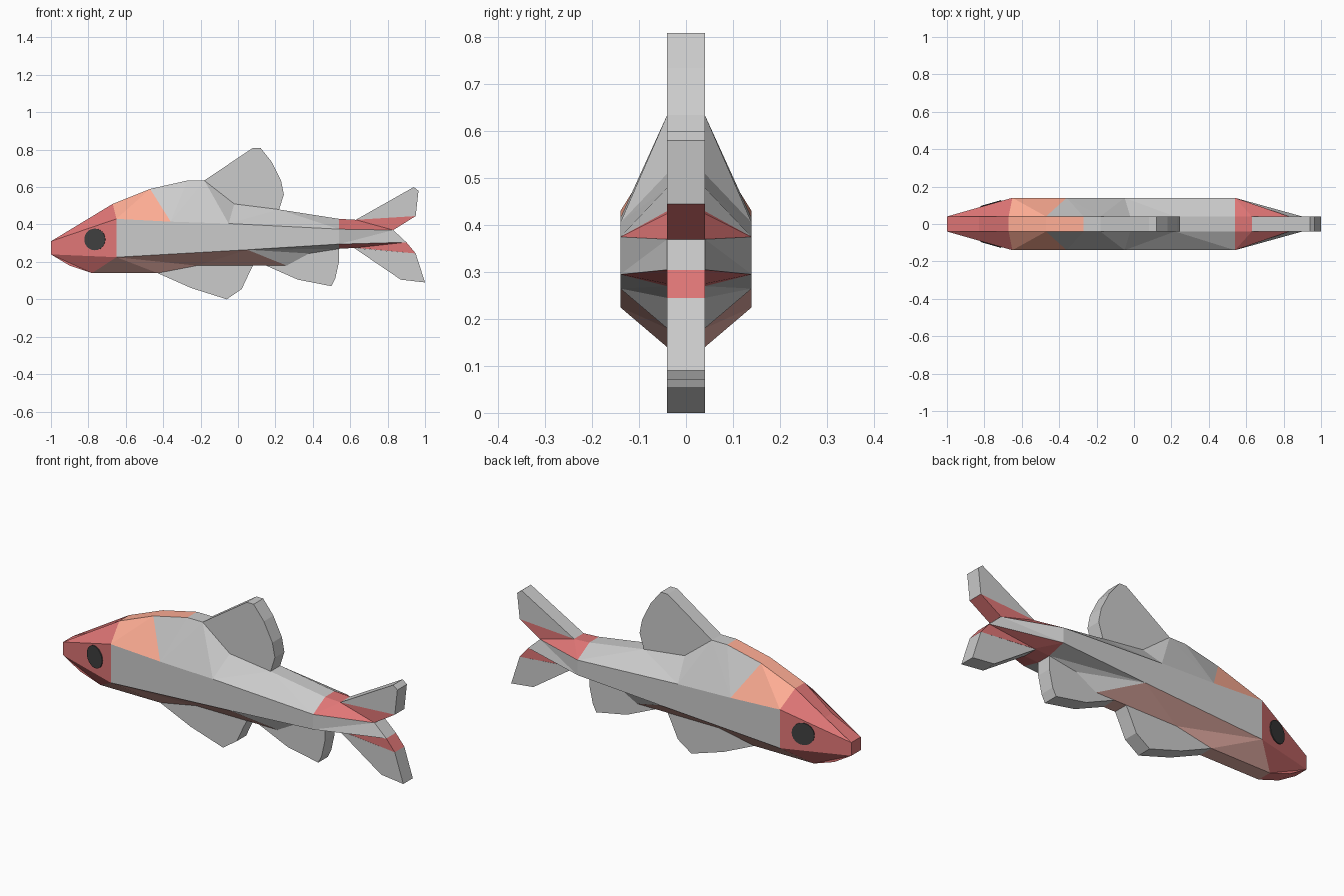
import bpy, bmesh
from mathutils import Vector

if "Cube" in bpy.data.objects:
    bpy.data.objects.remove(bpy.data.objects["Cube"])

IN, OUT = 0.04, 0.14   # half-widths of the ridge and of the flanks


def material(name, rgb):
    m = bpy.data.materials.new(name)
    m.diffuse_color = (*rgb, 1)
    m.use_nodes = True
    m.node_tree.nodes["Principled BSDF"].inputs["Base Color"].default_value = m.diffuse_color
    return m


GREY, RED, ORANGE, BELLY = range(4)
mats = [material("grey", (0.8, 0.8, 0.8)), material("red", (0.74, 0.18, 0.18)),
        material("orange", (1.0, 0.42, 0.30)), material("belly", (0.8, 0.43, 0.38))]
black = material("black", (0.05, 0.05, 0.05))


def finish(bm, name, materials=()):
    bmesh.ops.recalc_face_normals(bm, faces=bm.faces)
    me = bpy.data.meshes.new(name)
    bm.to_mesh(me)
    bm.free()
    for m in materials:
        me.materials.append(m)
    ob = bpy.data.objects.new(name, me)
    bpy.context.collection.objects.link(ob)
    return ob


# Body: four lengthwise lines (x, z), from back ridge down to keel
back = [(-1, .31), (-.83, .39), (-.67, .51), (-.47, .59), (-.27, .635), (-.18, .635),
        (-.02, .51), (.22, .48), (.54, .43), (.63, .425), (.95, .445)]
upper = [(-1, .31), (-.65, .43), (-.36, .415), (-.05, .405), (.54, .375), (.83, .37)]
lower = [(-1, .24), (-.65, .225), (.05, .265), (.54, .295), (.90, .305)]
keel = [(-1, .24), (-.90, .18), (-.78, .14), (-.43, .14), (-.22, .18), (.26, .18),
        (.38, .245), (.54, .27), (.63, .275), (.95, .245)]


def line3d(pts, wide):
    last = len(pts) - 1
    return [(x, OUT if wide and 0 < i < last else IN, z) for i, (x, z) in enumerate(pts)]


back, keel = line3d(back, False), line3d(keel, False)
upper, lower = line3d(upper, True), line3d(lower, True)

bm = bmesh.new()
cache = {}


def face(pts, colour):
    pts = list(dict.fromkeys(pts))
    if len(pts) < 3:
        return
    for p in pts:
        if p not in cache:
            cache[p] = bm.verts.new(p)
    bm.faces.new([cache[p] for p in pts]).material_index = colour


def pick(x, bands):
    return next(c for limit, c in bands if x < limit)


def flip(p):
    return (p[0], -p[1], p[2])


def strip(a, b, bands):
    """Triangles between two lengthwise lines, on both sides of the fish."""
    i = j = 0
    while i < len(a) - 1 or j < len(b) - 1:
        if j == len(b) - 1 or (i < len(a) - 1 and a[i + 1][0] < b[j + 1][0]):
            tri = [a[i], b[j], a[i + 1]]
            i += 1
        else:
            tri = [a[i], b[j], b[j + 1]]
            j += 1
        colour = pick(sum(p[0] for p in tri) / 3, bands)
        face(tri, colour)
        face([flip(p) for p in tri], colour)


def across(p, q, colour):
    face([p, q, flip(q), flip(p)], colour)


strip(back, upper, [(-.68, RED), (-.45, ORANGE), (.545, GREY), (9, RED)])
strip(upper, lower, [(-.66, RED), (9, GREY)])
strip(lower, keel, [(-.75, RED), (.1, BELLY), (.545, GREY), (9, RED)])
for p, q in zip(back, back[1:]):
    across(p, q, pick((p[0] + q[0]) / 2, [(-.67, RED), (-.27, ORANGE), (.54, GREY), (9, RED)]))
for p, q in zip(keel, keel[1:]):
    across(p, q, pick((p[0] + q[0]) / 2, [(-.78, RED), (.26, BELLY), (.54, GREY), (9, RED)]))
across(back[0], keel[0], RED)
across(back[-1], upper[-1], RED)
across(upper[-1], lower[-1], GREY)
across(lower[-1], keel[-1], RED)
finish(bm, "body", mats)

# Fins: flat profiles as thick as the ridge
fins = {
    "dorsal_fin": [(-.18, .635), (.08, .81), (.12, .81), (.18, .735), (.23, .635),
                   (.245, .56), (.22, .48), (-.02, .51)],
    "pelvic_fin": [(-.43, .14), (-.25, .06), (-.06, 0), (.02, .055), (.06, .14),
                   (.08, .18), (-.22, .18)],
    "anal_fin": [(.15, .18), (.32, .105), (.50, .07), (.52, .11), (.54, .20),
                 (.54, .27), (.38, .245), (.26, .18)],
    "upper_tail_fin": [(.63, .425), (.94, .60), (.965, .58), (.95, .445)],
    "lower_tail_fin": [(.62, .275), (.87, .105), (1, .09), (.95, .245)],
}
for name, pts in fins.items():
    bm = bmesh.new()
    f = bm.faces.new([bm.verts.new((x, -IN, z)) for x, z in pts])
    new = bmesh.ops.extrude_face_region(bm, geom=[f])["geom"]
    bmesh.ops.translate(bm, vec=(0, 2 * IN, 0),
                        verts=[v for v in new if isinstance(v, bmesh.types.BMVert)])
    # the starting face stays as the near side of the prism
    finish(bm, name)

# Eyes: thin discs lying on the slanted cheeks
for side, label in ((-1, "right"), (1, "left")):
    bpy.ops.mesh.primitive_cylinder_add(vertices=24, radius=.058, depth=.008,
                                        location=(-.765, side * .108, .32))
    eye = bpy.context.object
    eye.name = label + "_eye"
    eye.rotation_euler = Vector((-.1, side * .35, 0)).to_track_quat("Z", "Y").to_euler()
    eye.data.materials.append(black)
